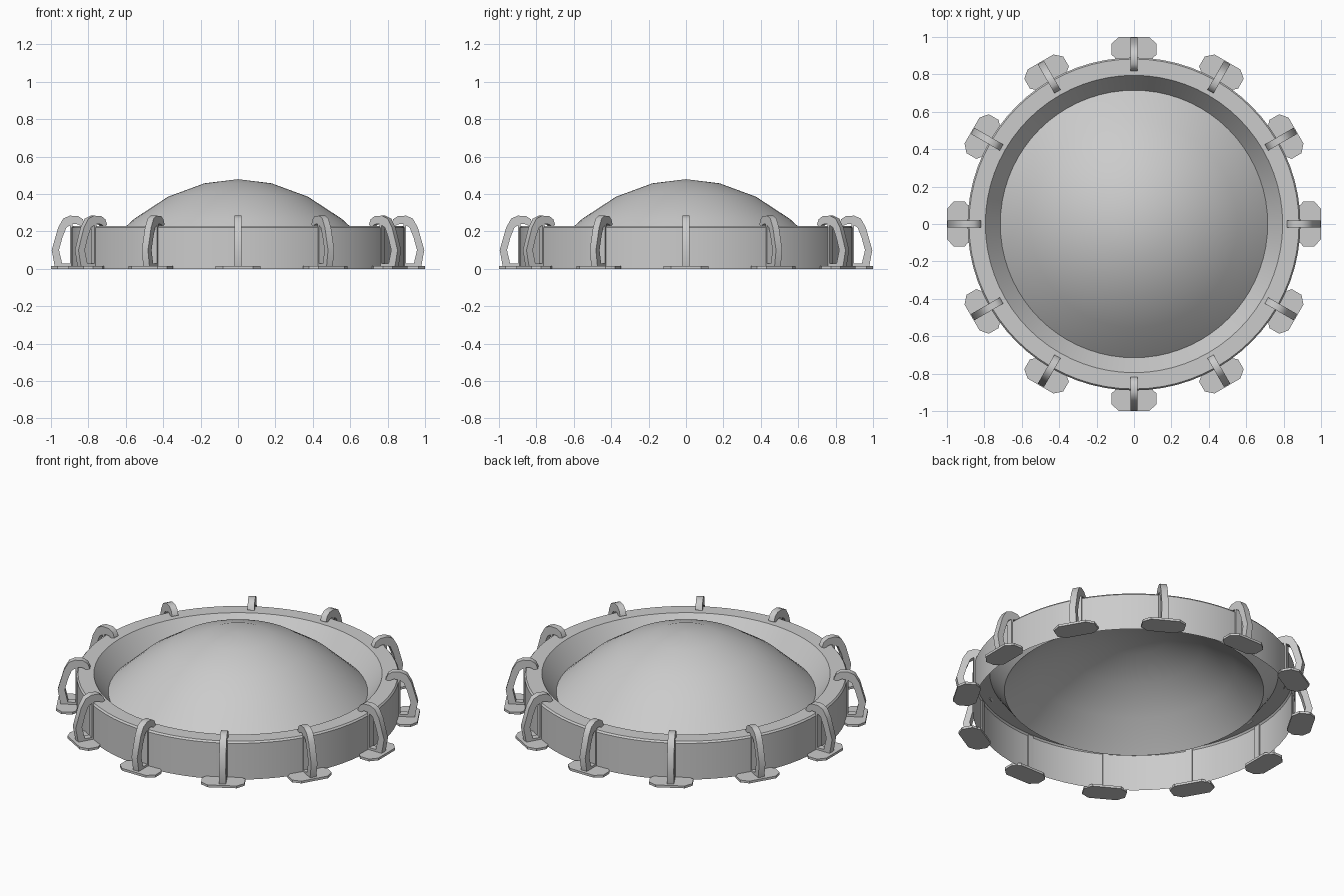
import bpy, bmesh, math
from mathutils import Matrix, Vector

cube = bpy.data.objects.get("Cube")
if cube:
    bpy.data.objects.remove(cube, do_unlink=True)

grey = bpy.data.materials.new("light grey")
grey.use_nodes = True
colour = (0.6, 0.6, 0.6, 1)
grey.diffuse_color = colour
grey.node_tree.nodes["Principled BSDF"].inputs["Base Color"].default_value = colour


def finish(name, bm, angle):
    mesh = bpy.data.meshes.new(name)
    bm.to_mesh(mesh)
    bm.free()
    mesh.materials.append(grey)
    obj = bpy.data.objects.new(name, mesh)
    bpy.context.collection.objects.link(obj)
    bpy.ops.object.select_all(action='DESELECT')
    obj.select_set(True)
    bpy.context.view_layer.objects.active = obj
    bpy.ops.object.shade_smooth_by_angle(angle=math.radians(angle))
    return obj


def lathe(name, profile, angle, steps=72):
    """Spin an (r, z) profile about the z axis into an open shell."""
    bm = bmesh.new()
    verts = [bm.verts.new((r, 0, z)) for r, z in profile]
    edges = [bm.edges.new(pair) for pair in zip(verts, verts[1:])]
    bmesh.ops.spin(bm, geom=verts + edges, cent=(0, 0, 0), axis=(0, 0, 1),
                   angle=math.tau, steps=steps)
    bmesh.ops.remove_doubles(bm, verts=bm.verts, dist=0.0005)
    bmesh.ops.recalc_face_normals(bm, faces=bm.faces)
    if sum(f.normal.z * f.calc_area() for f in bm.faces) < 0:
        bmesh.ops.reverse_faces(bm, faces=bm.faces)
    return finish(name, bm, angle)


def extrude(bm, faces, offset):
    geom = bmesh.ops.extrude_face_region(bm, geom=faces)["geom"]
    moved = [v for v in geom if isinstance(v, bmesh.types.BMVert)]
    bmesh.ops.translate(bm, vec=Vector(offset), verts=moved)


# Domed dish and its rim, thin and open underneath
lathe("dome", [(0.715, 0.12), (0.555, 0.267), (0.375, 0.385),
               (0.18, 0.457), (0, 0.479)], 40)
lathe("rim", [(0.89, 0), (0.89, 0.22), (0.882, 0.23),
              (0.795, 0.23), (0.715, 0.12)], 30)

# Clip: a bent strap reaching over the rim and looping down to its foot
OUTER = [(0.818, 0.235), (0.83, 0.265), (0.855, 0.282), (0.9, 0.284),
         (0.935, 0.268), (0.962, 0.22), (0.996, 0.1), (0.978, 0.002), (0.885, 0.002)]
INNER = [(0.84, 0.226), (0.85, 0.235), (0.865, 0.24), (0.89, 0.238),
         (0.918, 0.22), (0.938, 0.17), (0.957, 0.1), (0.94, 0.027), (0.885, 0.027)]
HALF = 0.019


def clip_strap():
    bm = bmesh.new()
    a = [bm.verts.new((r, -HALF, z)) for r, z in OUTER]
    b = [bm.verts.new((r, -HALF, z)) for r, z in INNER]
    faces = [bm.faces.new((a[i], a[i + 1], b[i + 1], b[i])) for i in range(len(a) - 1)]
    extrude(bm, faces, (0, 2 * HALF, 0))
    # Upright against the rim wall
    leg = Matrix.Translation((0.891, 0, 0.121)) @ Matrix.Diagonal((0.014, 2 * HALF, 0.236, 1))
    bmesh.ops.create_cube(bm, size=1, matrix=leg)
    return bm


def clip_foot():
    bm = bmesh.new()
    corners = [(0.065, 0.08), (0.03, 0.12), (-0.03, 0.12), (-0.065, 0.08)]
    outline = corners + [(x, -y) for x, y in reversed(corners)]
    face = bm.faces.new([bm.verts.new((0.935 + x, y, 0)) for x, y in outline])
    extrude(bm, [face], (0, 0, 0.014))
    return bm


# Twelve clips around the rim
for name, build, angle in (("clip_strap", clip_strap, 40), ("clip_foot", clip_foot, 20)):
    bm = build()
    bmesh.ops.recalc_face_normals(bm, faces=bm.faces)
    first = finish(name, bm, angle)
    for i in range(1, 12):
        copy = first.copy()
        copy.name = f"{name}_{i + 1}"
        copy.rotation_euler.z = i * math.tau / 12
        bpy.context.collection.objects.link(copy)
